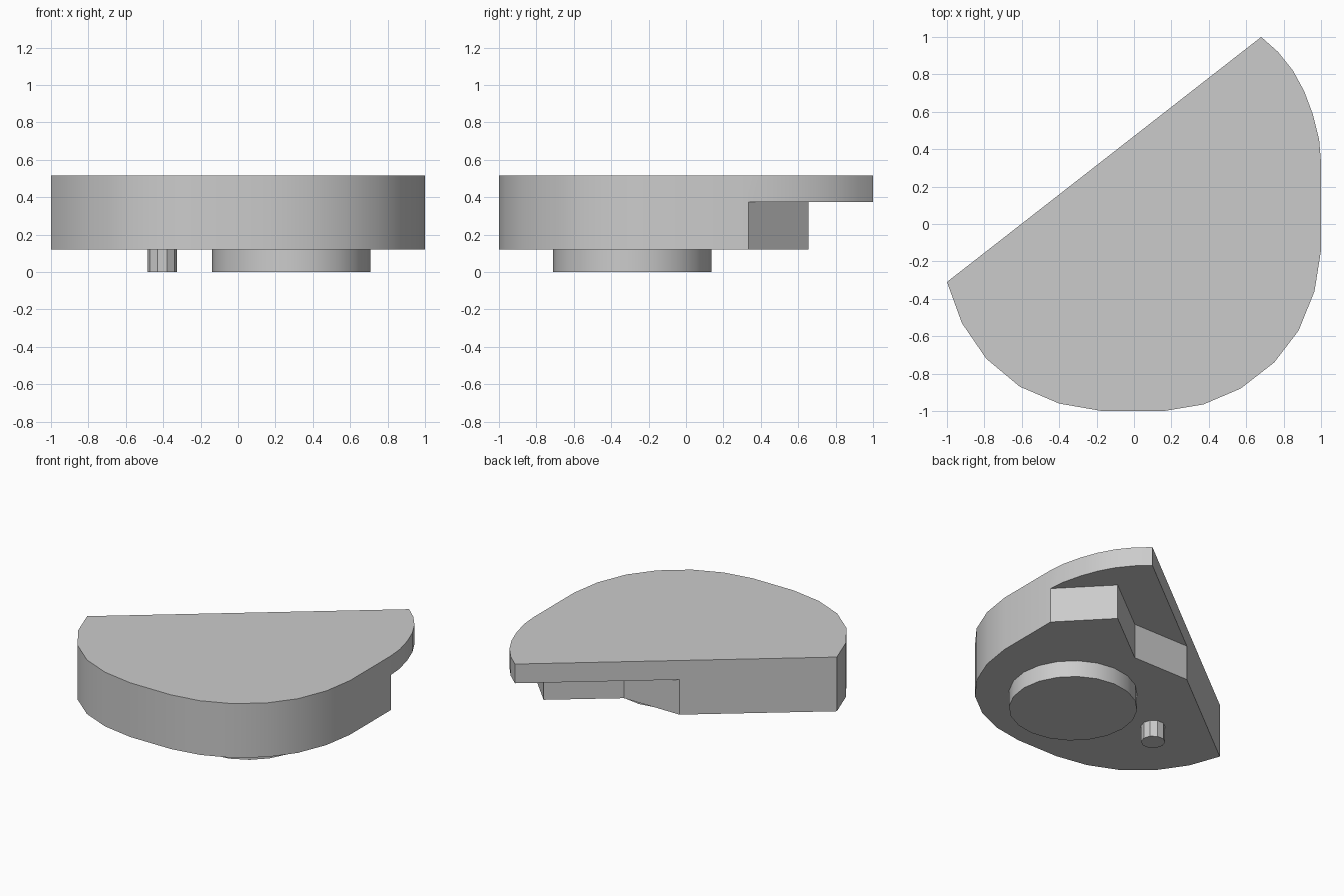
import bpy
import bmesh
from math import cos, sin, tau

cube = bpy.data.objects.get("Cube")
if cube:
    bpy.data.objects.remove(cube, do_unlink=True)

grey = bpy.data.materials.new("plain grey")
grey.use_nodes = True
grey.diffuse_color = (0.6, 0.6, 0.6, 1)
grey.node_tree.nodes["Principled BSDF"].inputs["Base Color"].default_value = (0.6, 0.6, 0.6, 1)


def prism(name, outline, bottom, top):
    """Extrude a counter-clockwise outline between two heights."""
    bm = bmesh.new()
    base = bm.faces.new([bm.verts.new((x, y, bottom)) for x, y in outline])
    up = bmesh.ops.extrude_face_region(bm, geom=[base], use_keep_orig=True)["geom"]
    for v in up:
        if isinstance(v, bmesh.types.BMVert):
            v.co.z = top
    bmesh.ops.recalc_face_normals(bm, faces=bm.faces)
    mesh = bpy.data.meshes.new(name)
    bm.to_mesh(mesh)
    bm.free()
    mesh.materials.append(grey)
    obj = bpy.data.objects.new(name, mesh)
    bpy.context.collection.objects.link(obj)
    return obj


def ring(x, y, radius, sides):
    return [(x + radius * cos(tau * i / sides), y + radius * sin(tau * i / sides))
            for i in range(sides)]


def smooth(obj):
    bpy.ops.object.select_all(action='DESELECT')
    obj.select_set(True)
    bpy.context.view_layer.objects.active = obj
    bpy.ops.object.shade_smooth_by_angle(angle=0.52)


# Rounded plate with one straight, slanted back edge
outline = [(-1, -.31), (-.92, -.53), (-.79, -.72), (-.61, -.87), (-.4, -.96),
           (-.17, -1), (.16, -1), (.37, -.965), (.57, -.88), (.75, -.74),
           (.88, -.57), (.965, -.36), (1, -.14), (1, .33), (.99, .45),
           (.955, .59), (.91, .71), (.85, .82), (.77, .92), (.68, 1)]
body = prism("body_plate", outline, 0.12, 0.515)

# Stepped notch under the back edge, leaving a thin lip above
notch = [(1.1, .23), (1.1, 1.2), (-.4, 1.2), (-.4, .33), (.27, .33), (.69, .655)]
cutter = prism("notch_cutter", notch, -0.1, 0.375)
cut = body.modifiers.new("notch", 'BOOLEAN')
cut.operation = 'DIFFERENCE'
cut.solver = 'EXACT'
cut.object = cutter
bpy.context.view_layer.objects.active = body
bpy.ops.object.modifier_apply(modifier=cut.name)
bpy.data.objects.remove(cutter, do_unlink=True)

# Round boss and small peg underneath
boss = prism("round_boss", ring(.285, -.287, .424, 20), 0, 0.12)
peg = prism("locating_peg", ring(-.405, -.287, .08, 10), 0, 0.12)

for part in (body, boss, peg):
    smooth(part)
